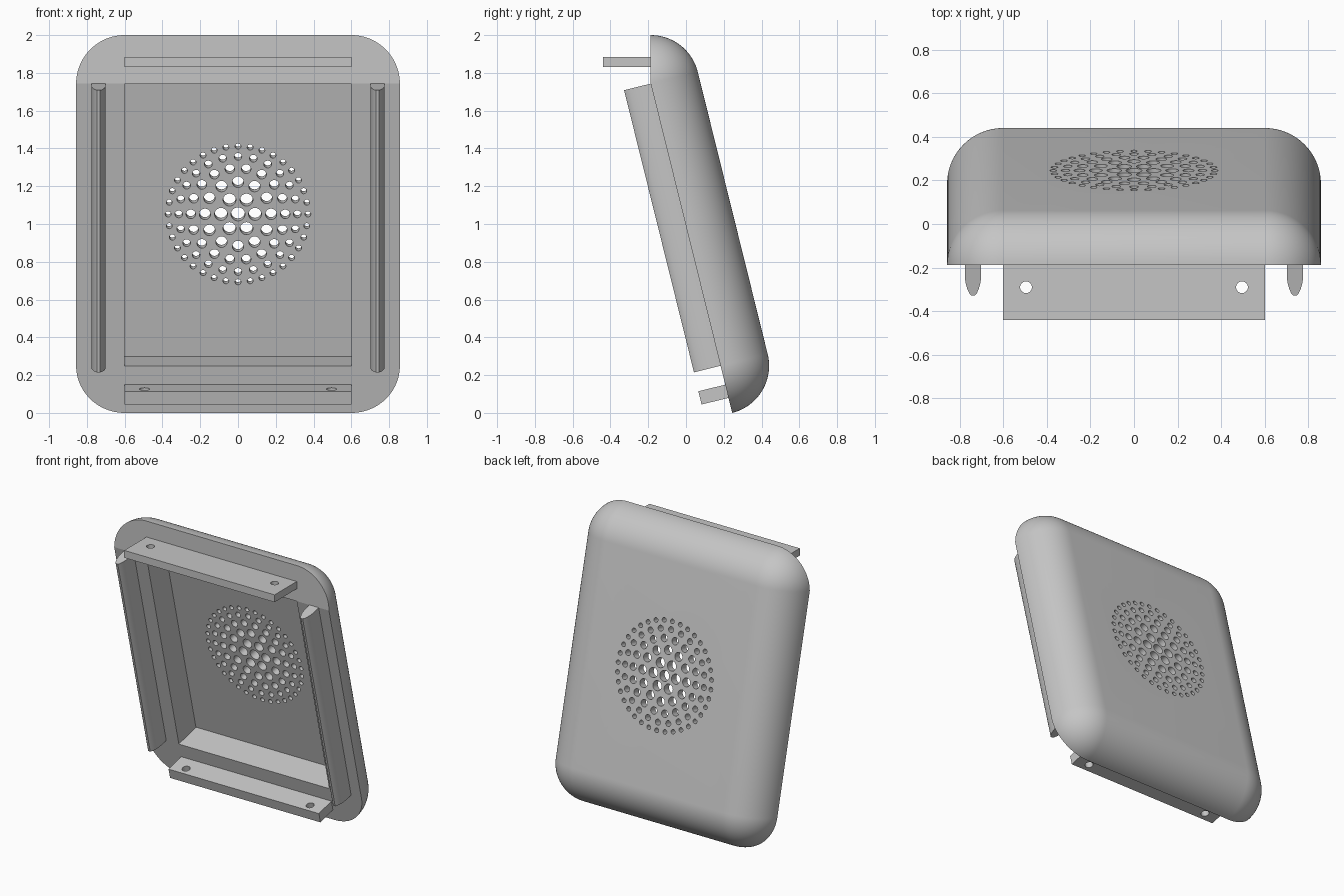
import bpy
import bmesh
from math import radians, pi, sin, cos, atan2, hypot
from mathutils import Matrix, Vector

default = bpy.data.objects.get("Cube")
if default:
    bpy.data.objects.remove(default, do_unlink=True)

# Main dimensions
R = 0.257                     # rounding radius and depth of the shell
HALF_W = 0.60                 # half width between corner centres
TOP = Vector((0, -0.187, 1.743))
BOTTOM = Vector((0, 0.183, 0.2495))
TILT = atan2(BOTTOM.y - TOP.y, TOP.z - BOTTOM.z)
HALF_H = hypot(BOTTOM.y - TOP.y, TOP.z - BOTTOM.z) / 2
# Panel frame: local y is depth towards the back, local z runs up the slope
FRAME = Matrix.Translation((TOP + BOTTOM) / 2) @ Matrix.Rotation(TILT, 4, 'X')

grey = bpy.data.materials.new("grey_plastic")
grey.use_nodes = True
COLOUR = (0.56, 0.56, 0.56, 1)
grey.diffuse_color = COLOUR
grey.node_tree.nodes["Principled BSDF"].inputs["Base Color"].default_value = COLOUR


def make_object(name, bm, matrix=Matrix()):
    bmesh.ops.recalc_face_normals(bm, faces=bm.faces[:])
    bm.transform(matrix)
    mesh = bpy.data.meshes.new(name)
    bm.to_mesh(mesh)
    bm.free()
    mesh.materials.append(grey)
    obj = bpy.data.objects.new(name, mesh)
    bpy.context.collection.objects.link(obj)
    return obj


def add_box(bm, lo, hi):
    lo, hi = Vector(lo), Vector(hi)
    matrix = Matrix.Translation((lo + hi) / 2) @ Matrix.Diagonal((*(hi - lo), 1))
    bmesh.ops.create_cube(bm, size=1, matrix=matrix)


def add_cylinder(bm, centre, radius, depth, rotation=Matrix()):
    bmesh.ops.create_cone(bm, cap_ends=True, segments=32, radius1=radius,
                          radius2=radius, depth=depth,
                          matrix=Matrix.Translation(centre) @ rotation)


def cut(obj, cutter):
    cutter.hide_render = True
    mod = obj.modifiers.new("cut", 'BOOLEAN')
    mod.operation = 'DIFFERENCE'
    mod.solver = 'EXACT'
    mod.object = cutter
    bpy.context.view_layer.objects.active = obj
    bpy.ops.object.modifier_apply(modifier=mod.name)
    bpy.data.objects.remove(cutter, do_unlink=True)


def smooth(obj, angle):
    bpy.ops.object.select_all(action='DESELECT')
    obj.select_set(True)
    bpy.context.view_layer.objects.active = obj
    bpy.ops.object.shade_smooth_by_angle(angle=radians(angle))


# Shell: hull of four rounded corners, upright above the slope
STEPS = 24
bm = bmesh.new()
for side in (-1, 1):
    for z, sweep in ((HALF_H, pi / 2 - TILT), (-HALF_H, -pi / 2)):
        bm.verts.new((side * (HALF_W + R), 0, z))
        for i in range(1, STEPS + 1):
            t = pi / 2 * i / STEPS
            for j in range(STEPS + 1):
                p = sweep * j / STEPS
                bm.verts.new((side * (HALF_W + R * cos(t)),
                              R * sin(t) * cos(p), z + R * sin(t) * sin(p)))
hull = bmesh.ops.convex_hull(bm, input=bm.verts[:])
unused = {v for v in bm.verts if not v.link_faces}
bmesh.ops.delete(bm, geom=list(unused), context='VERTS')
bmesh.ops.dissolve_limit(bm, angle_limit=radians(0.3), verts=bm.verts[:],
                         edges=bm.edges[:])
shell = make_object("shell", bm, FRAME)

# Rectangular recess in the front
bm = bmesh.new()
add_box(bm, (-HALF_W, -0.3, -HALF_H), (HALF_W, 0.2, HALF_H - 0.001))
cut(shell, make_object("recess_cutter", bm, FRAME))

# Grille: rings of holes that shrink outwards
RINGS = ((1, 0, 0.037), (6, 0.09, 0.034), (12, 0.175, 0.030),
         (18, 0.25, 0.025), (24, 0.314, 0.020), (36, 0.37, 0.0155))
bm = bmesh.new()
for count, ring, radius in RINGS:
    for k in range(count):
        a = 2 * pi * k / count
        add_cylinder(bm, (ring * cos(a), 0.23, 0.008 + ring * sin(a)), radius,
                     0.2, Matrix.Rotation(pi / 2, 4, 'X'))
cut(shell, make_object("grille_cutter", bm, FRAME))
smooth(shell, 12)

# Side rails with a pointed, rounded front edge
HALF_PROFILE = ((0.037, 0.0), (0.037, -0.065), (0.033, -0.09),
                (0.026, -0.115), (0.017, -0.135), (0.008, -0.145))
PROFILE = HALF_PROFILE + tuple((-x, y) for x, y in reversed(HALF_PROFILE))
for name, x0 in (("left_rail", 0.738), ("right_rail", -0.738)):
    bm = bmesh.new()
    face = bm.faces.new([bm.verts.new((x0 + x, y, -HALF_H)) for x, y in PROFILE])
    new = bmesh.ops.extrude_face_region(bm, geom=[face])["geom"]
    bmesh.ops.translate(bm, vec=(0, 0, 2 * HALF_H),
                        verts=[v for v in new if isinstance(v, bmesh.types.BMVert)])
    smooth(make_object(name, bm, FRAME), 30)


# Mounting tabs, each with two screw holes
def make_tab(name, lo, hi, hole_y, matrix):
    bm = bmesh.new()
    add_box(bm, lo, hi)
    tab = make_object(name, bm, matrix)
    bm = bmesh.new()
    for x in (-0.495, 0.495):
        add_cylinder(bm, (x, hole_y, (lo[2] + hi[2]) / 2), 0.027, 0.3)
    cut(tab, make_object(name + "_cutter", bm, matrix))
    smooth(tab, 30)


make_tab("top_tab", (-HALF_W, -0.44, 1.832), (HALF_W, TOP.y, 1.885), -0.29, Matrix())
make_tab("bottom_tab", (-HALF_W, -0.147, -HALF_H - 0.175),
         (HALF_W, 0, -HALF_H - 0.103), -0.095, FRAME)
